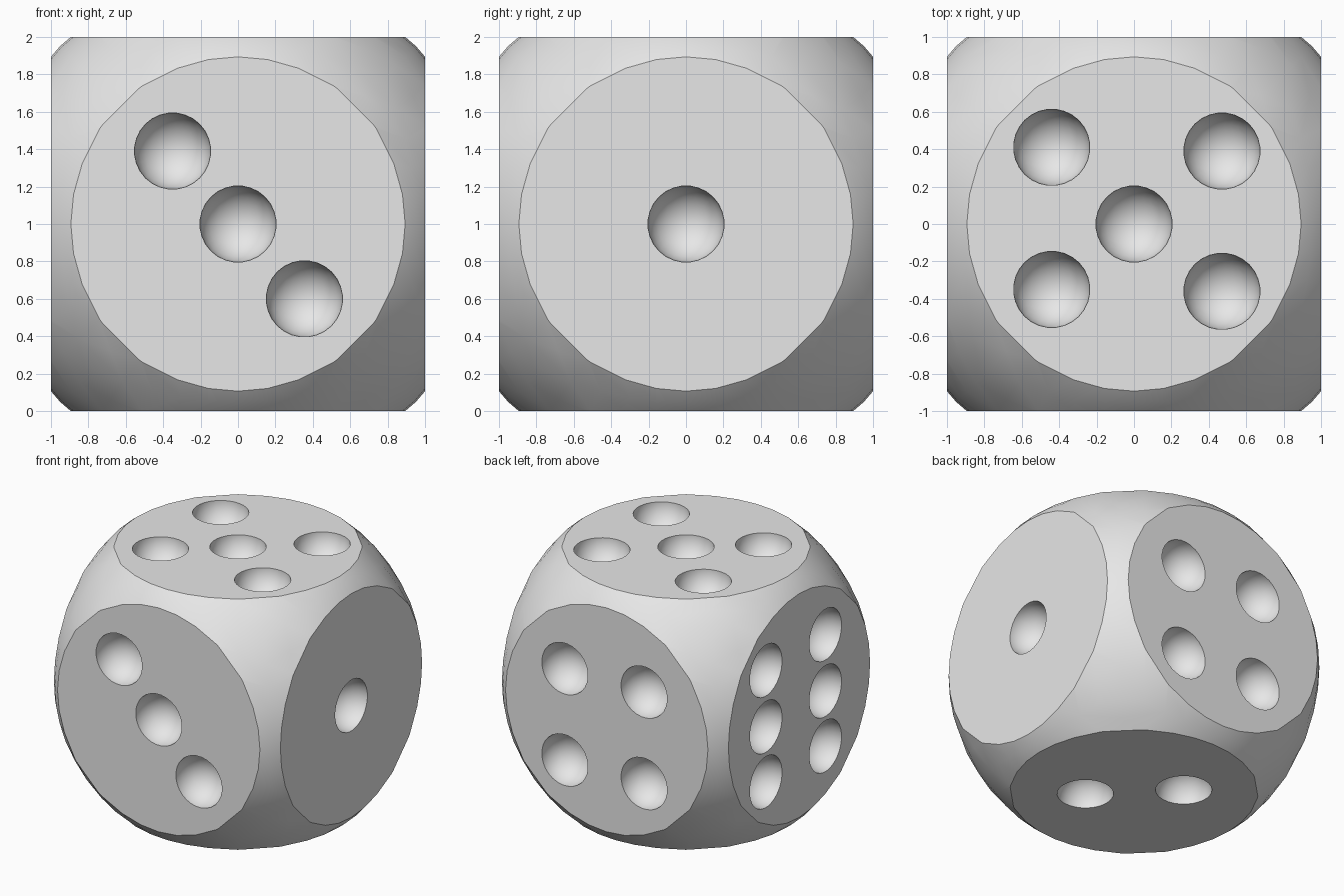
import bpy
import bmesh
import math
from mathutils import Vector

if "Cube" in bpy.data.objects:
    bpy.data.objects.remove(bpy.data.objects["Cube"])

BODY_RADIUS = 1.345
PIP_RADIUS = 0.205
CENTRE = Vector((0, 0, 1))

grey = bpy.data.materials.new("light grey")
grey.use_nodes = True
grey.diffuse_color = (0.8, 0.8, 0.8, 1)
grey.node_tree.nodes["Principled BSDF"].inputs["Base Color"].default_value = (0.8, 0.8, 0.8, 1)


def add_ball(bm, centre, radius, cuts):
    """Quad sphere: a subdivided cube pushed out to a constant radius."""
    ball = bmesh.new()
    bmesh.ops.create_cube(ball, size=2)
    bmesh.ops.subdivide_edges(ball, edges=ball.edges[:], cuts=cuts, use_grid_fill=True)
    for v in ball.verts:
        # even out the cell angles before normalising
        v.co = Vector([math.tan(c * math.pi / 4) for c in v.co]).normalized() * radius + centre
    mesh = bpy.data.meshes.new("ball")
    ball.to_mesh(mesh)
    ball.free()
    bm.from_mesh(mesh)
    bpy.data.meshes.remove(mesh)


def make_object(name, bm):
    bmesh.ops.recalc_face_normals(bm, faces=bm.faces[:])
    mesh = bpy.data.meshes.new(name)
    bm.to_mesh(mesh)
    bm.free()
    mesh.materials.append(grey)
    obj = bpy.data.objects.new(name, mesh)
    bpy.context.collection.objects.link(obj)
    return obj


# Body: sphere sliced flat on six sides
bm = bmesh.new()
add_ball(bm, CENTRE, BODY_RADIUS, 9)
for axis in range(3):
    for sign in (-1, 1):
        normal = Vector((0, 0, 0))
        normal[axis] = sign
        cut = bmesh.ops.bisect_plane(bm, geom=bm.verts[:] + bm.edges[:] + bm.faces[:],
                                     plane_co=CENTRE + normal, plane_no=normal,
                                     clear_outer=True)
        rim = [e for e in cut["geom_cut"] if isinstance(e, bmesh.types.BMEdge)]
        bmesh.ops.edgeloop_fill(bm, edges=rim)
body = make_object("die_body", bm)

# Pip centres on each flat side
pips = [(x, -1, z) for x, z in ((-0.35, 1.39), (0, 1), (0.355, 0.6))]
pips += [(1, 0, 1)]
pips += [(x, y, 2) for x, y in ((-0.44, 0.41), (0.47, 0.39), (0, 0), (-0.44, -0.35), (0.47, -0.36))]
pips += [(x, 1, z) for x in (-0.33, 0.37) for z in (0.58, 1.31)]
pips += [(-1, y, z) for y in (-0.33, 0.42) for z in (0.55, 0.99, 1.44)]
pips += [(0.25, -0.25, 0), (-0.26, 0.25, 0)]

# Hollow the pips out of the body
bm = bmesh.new()
for p in pips:
    add_ball(bm, Vector(p), PIP_RADIUS, 6)
cutter = make_object("pip_cutter", bm)
cutter.hide_render = True

carve = body.modifiers.new("carve_pips", "BOOLEAN")
carve.operation = "DIFFERENCE"
carve.solver = "EXACT"
carve.object = cutter

bpy.ops.object.select_all(action="DESELECT")
body.select_set(True)
bpy.context.view_layer.objects.active = body
bpy.ops.object.modifier_apply(modifier=carve.name)
bpy.data.objects.remove(cutter)
bpy.ops.object.shade_smooth_by_angle(angle=math.radians(30))
